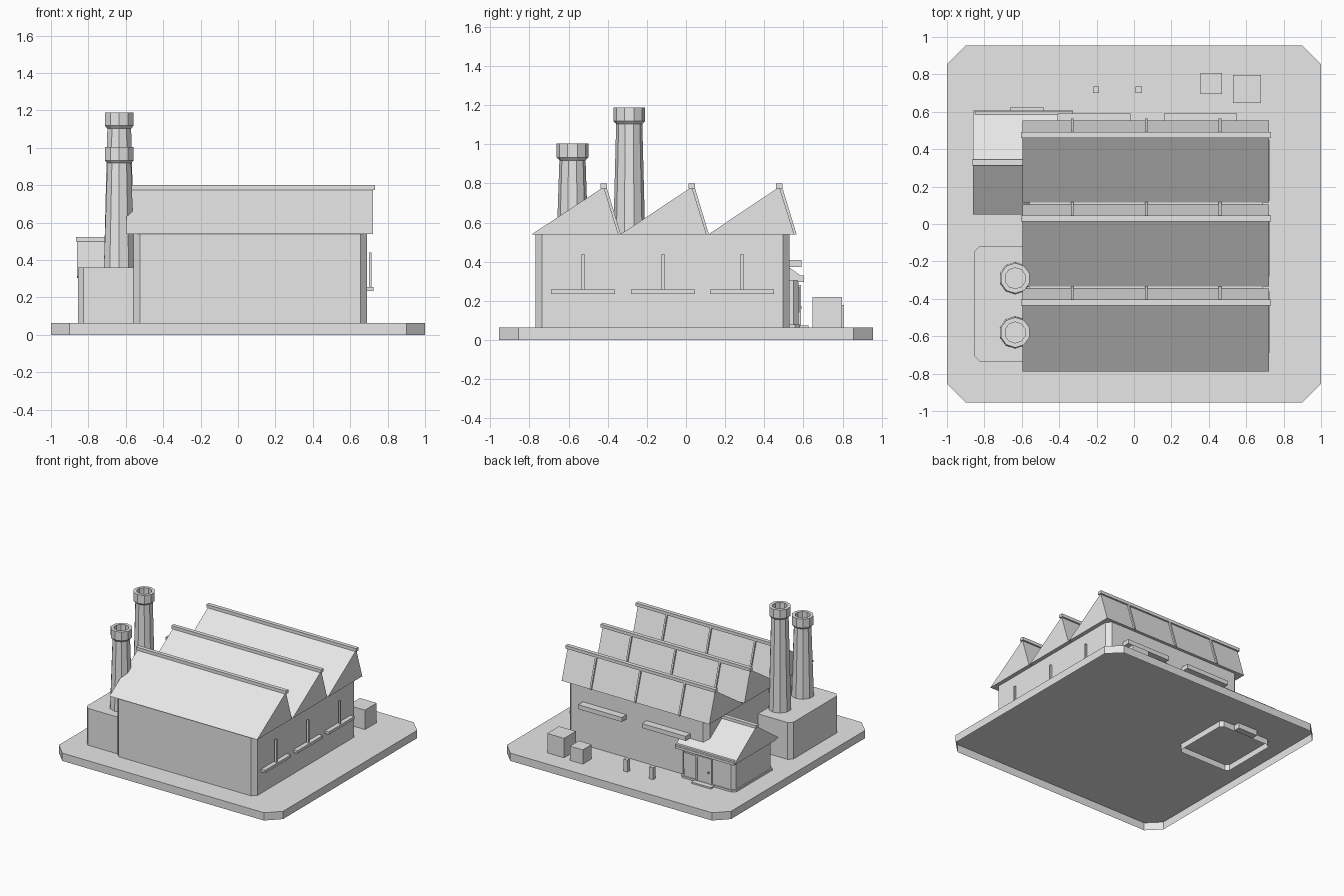
import bpy, bmesh
from math import pi
from mathutils import Matrix, Vector

if "Cube" in bpy.data.objects:
    bpy.data.objects.remove(bpy.data.objects["Cube"], do_unlink=True)

GREY = (0.8, 0.8, 0.8, 1)
mat = bpy.data.materials.new("plain_grey")
mat.use_nodes = True
mat.diffuse_color = GREY
mat.node_tree.nodes["Principled BSDF"].inputs["Base Color"].default_value = GREY


def finish(name, bm):
    bmesh.ops.recalc_face_normals(bm, faces=bm.faces)
    mesh = bpy.data.meshes.new(name)
    bm.to_mesh(mesh)
    bm.free()
    mesh.materials.append(mat)
    obj = bpy.data.objects.new(name, mesh)
    bpy.context.collection.objects.link(obj)
    return obj


def prism(name, points, direction, open_start=False):
    """Extrude a closed outline along a direction."""
    bm = bmesh.new()
    face = bm.faces.new([bm.verts.new(p) for p in points])
    new = bmesh.ops.extrude_face_region(bm, geom=[face], use_keep_orig=True)
    bmesh.ops.translate(bm, vec=direction,
                        verts=[g for g in new["geom"] if isinstance(g, bmesh.types.BMVert)])
    bmesh.ops.recalc_face_normals(bm, faces=bm.faces)
    if open_start:
        bmesh.ops.delete(bm, geom=[face], context="FACES_ONLY")
    return finish(name, bm)


def block(name, x, y, z, cut=0.0, open_bottom=False):
    """Box from ranges, with optional cut vertical corners."""
    (a, b), (c, d) = x, y
    if cut:
        pts = [(a + cut, c), (b - cut, c), (b, c + cut), (b, d - cut),
               (b - cut, d), (a + cut, d), (a, d - cut), (a, c + cut)]
    else:
        pts = [(a, c), (b, c), (b, d), (a, d)]
    return prism(name, [(p, q, z[0]) for p, q in pts], (0, 0, z[1] - z[0]), open_bottom)


def roof(name, x, profile):
    return prism(name, [(x[0], y, z) for y, z in profile], (x[1] - x[0], 0, 0))


def lathe(name, x, y, profile, sides=10):
    """Faceted turned shape from (radius, height) pairs."""
    bm = bmesh.new()
    rings = []
    for r, z in profile:
        rings.append([bm.verts.new(Matrix.Rotation(2 * pi * i / sides, 3, "Z")
                                   @ Vector((0, r, z)) + Vector((x, y, 0)))
                      for i in range(sides)])
    for lo, hi in zip(rings, rings[1:]):
        for i in range(sides):
            j = (i + 1) % sides
            bm.faces.new((lo[i], lo[j], hi[j], hi[i]))
    bm.faces.new(rings[-1])
    return finish(name, bm)


GROUND, EAVE, PEAK = 0.063, 0.54, 0.782

# Yard slab, hollow underneath
block("yard_slab", (-1, 1), (-0.955, 0.955), (0, GROUND), 0.1, True)

# Main hall and boiler block
block("hall_walls", (-0.56, 0.69), (-0.77, 0.53), (GROUND, EAVE), 0.035, True)
block("boiler_block", (-0.855, -0.5), (-0.735, -0.118), (GROUND, 0.36), 0.03, True)

# Sawtooth roof with ridge caps and glazing bars on the steep sides
for n, (start, peak, end) in enumerate([(-0.788, -0.42, -0.345),
                                        (-0.335, 0.03, 0.105),
                                        (0.115, 0.477, 0.553)], 1):
    roof(f"sawtooth_roof_{n}", (-0.595, 0.722),
         [(start, EAVE), (peak, PEAK), (end, EAVE)])
    block(f"ridge_cap_{n}", (-0.605, 0.732), (peak - 0.016, peak + 0.016), (0.775, 0.8))
    for m, x in enumerate((-0.33, 0.065, 0.46), 1):
        roof(f"glazing_bar_{n}_{m}", (x - 0.007, x + 0.007),
             [(peak, PEAK), (peak + 0.014, PEAK), (end + 0.012, EAVE), (end, EAVE)])

# Side windows: sill and upright
for n, y in enumerate((-0.526, -0.117, 0.286), 1):
    block(f"side_sill_{n}", (0.685, 0.725), (y - 0.164, y + 0.164), (0.235, 0.257))
    block(f"side_upright_{n}", (0.7, 0.715), (y - 0.007, y + 0.007), (0.25, 0.44))

# Rear ledges
for n, x in enumerate(((-0.41, -0.02), (0.16, 0.55)), 1):
    block(f"rear_ledge_{n}", x, (0.52, 0.59), (0.372, 0.408))

# Chimneys with flared hollow caps
for name, y, top in (("short_chimney", -0.58, 1.003), ("tall_chimney", -0.29, 1.188)):
    lathe(name, -0.635, y,
          [(0.086, 0.355), (0.067, top - 0.09), (0.067, top - 0.085),
           (0.081, top - 0.07), (0.081, top), (0.056, top), (0.056, top - 0.07)])

# Office: walls, plinth, gable roof, ridge cap and gutter
block("office_walls", (-0.83, -0.36), (0.085, 0.575), (0.015, 0.33), 0.025, True)
block("office_plinth", (-0.84, -0.35), (0.075, 0.582), (GROUND, 0.078), 0.025)
roof("office_roof", (-0.86, -0.325),
     [(0.05, 0.315), (0.328, 0.51), (0.606, 0.315), (0.575, 0.305), (0.082, 0.305)])
block("office_ridge_cap", (-0.867, -0.34), (0.312, 0.345), (0.5, 0.523))
block("office_gutter", (-0.85, -0.325), (0.57, 0.604), (0.295, 0.33))

# Office door, window and step
block("door_step", (-0.66, -0.485), (0.57, 0.625), (0.02, 0.075))
block("door_panel", (-0.63, -0.51), (0.57, 0.58), (0.075, 0.27))
for n, x in enumerate((-0.64, -0.51), 1):
    block(f"door_jamb_{n}", (x, x + 0.012), (0.57, 0.588), (0.075, 0.28))
block("door_lintel", (-0.64, -0.498), (0.57, 0.588), (0.27, 0.282))
block("door_knob", (-0.615, -0.603), (0.575, 0.592), (0.16, 0.172))
block("office_window", (-0.48, -0.385), (0.57, 0.58), (0.14, 0.27))

# Crates and bollards in the rear yard
block("large_crate", (0.53, 0.68), (0.647, 0.797), (GROUND, 0.22))
block("small_crate", (0.355, 0.47), (0.695, 0.808), (GROUND, 0.178))
for n, x in enumerate((-0.203, 0.025), 1):
    block(f"bollard_{n}", (x - 0.017, x + 0.017), (0.7, 0.735), (GROUND, 0.16))
